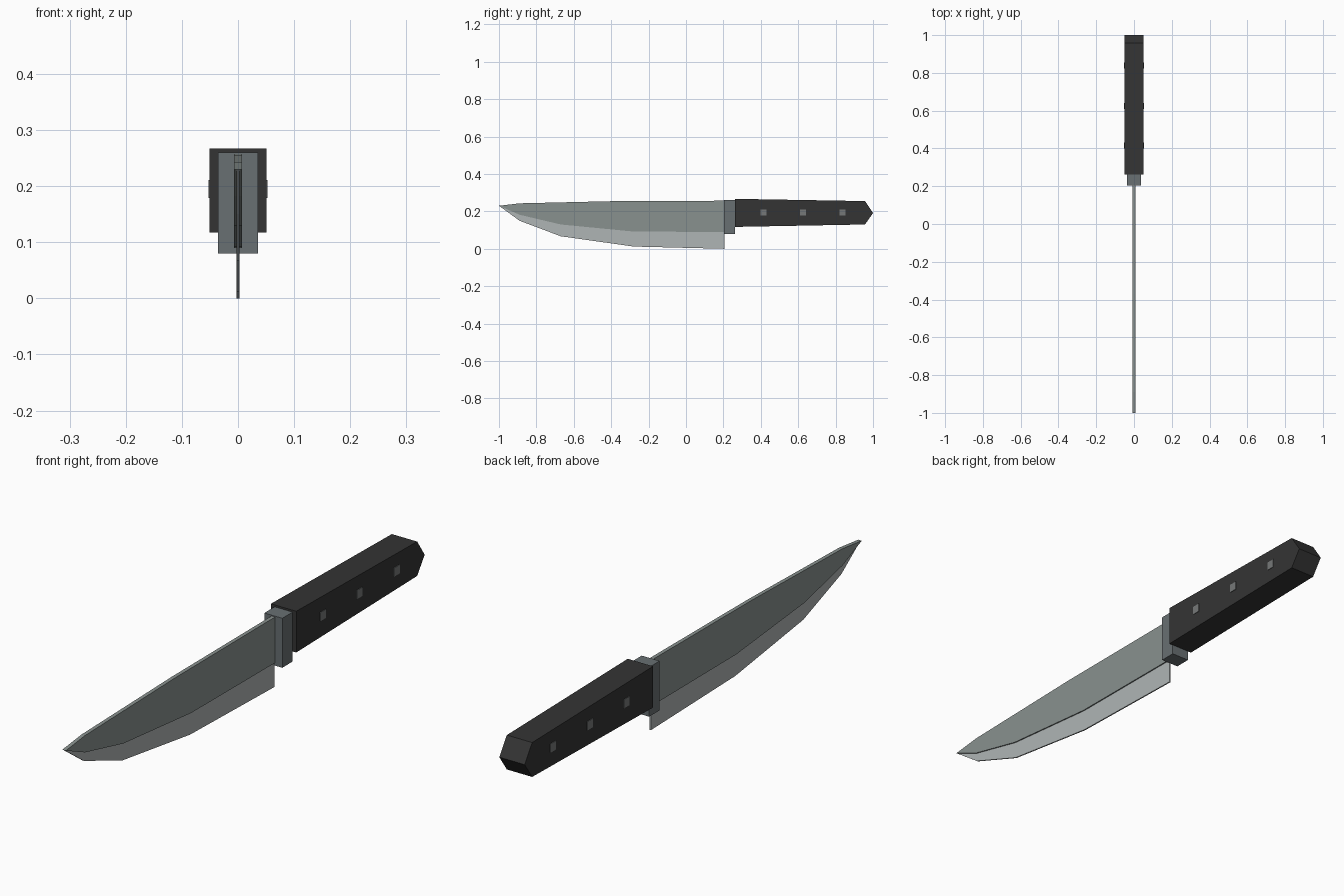
import bpy, bmesh

if "Cube" in bpy.data.objects:
    bpy.data.objects.remove(bpy.data.objects["Cube"])


def material(name, rgb):
    m = bpy.data.materials.new(name)
    m.diffuse_color = (*rgb, 1)
    m.use_nodes = True
    m.node_tree.nodes["Principled BSDF"].inputs["Base Color"].default_value = m.diffuse_color
    return m


STEEL = material("blade steel", (0.25, 0.285, 0.275))
EDGE = material("sharpened steel", (0.43, 0.46, 0.46))
GUARD = material("guard metal", (0.14, 0.16, 0.17))
GRIP = material("black grip", (0.034, 0.034, 0.034))
RIVET = material("rivet metal", (0.18, 0.19, 0.19))


def plate(name, profile, half, mat):
    """Extrude a (y, z) profile symmetrically along x."""
    bm = bmesh.new()
    face = bm.faces.new([bm.verts.new((-half, y, z)) for y, z in profile])
    ext = bmesh.ops.extrude_face_region(bm, geom=[face])["geom"]
    bmesh.ops.translate(bm, vec=(2 * half, 0, 0),
                        verts=[v for v in ext if isinstance(v, bmesh.types.BMVert)])
    bmesh.ops.recalc_face_normals(bm, faces=bm.faces)
    me = bpy.data.meshes.new(name)
    bm.to_mesh(me)
    bm.free()
    me.materials.append(mat)
    ob = bpy.data.objects.new(name, me)
    bpy.context.collection.objects.link(ob)
    return ob


def rect(y0, y1, z0, z1):
    return [(y0, z0), (y1, z0), (y1, z1), (y0, z1)]


# Blade: thick body and thinner cutting edge below it
spine = [(0.205, 0.257), (-0.37, 0.255), (-0.89, 0.243), (-1.0, 0.23)]
bevel = [(-0.89, 0.182), (-0.67, 0.13), (-0.28, 0.092), (0.205, 0.09)]
belly = [(-0.89, 0.15), (-0.67, 0.067), (-0.28, 0.012), (0.205, 0.0)]
plate("blade_body", spine + bevel, 0.007, STEEL)
plate("blade_edge", [(-1.0, 0.23)] + belly + bevel[::-1], 0.0025, EDGE)

# Guard
plate("guard", rect(0.203, 0.263, 0.08, 0.26), 0.036, GUARD)

# Handle with pointed butt
plate("handle", [(0.262, 0.117), (0.957, 0.13), (1.0, 0.191),
                 (0.957, 0.255), (0.262, 0.267)], 0.051, GRIP)

# Rivets through the handle
for i, y in enumerate((0.415, 0.625, 0.838)):
    plate(f"rivet_{i + 1}", rect(y - 0.016, y + 0.016, 0.179, 0.211), 0.053, RIVET)
